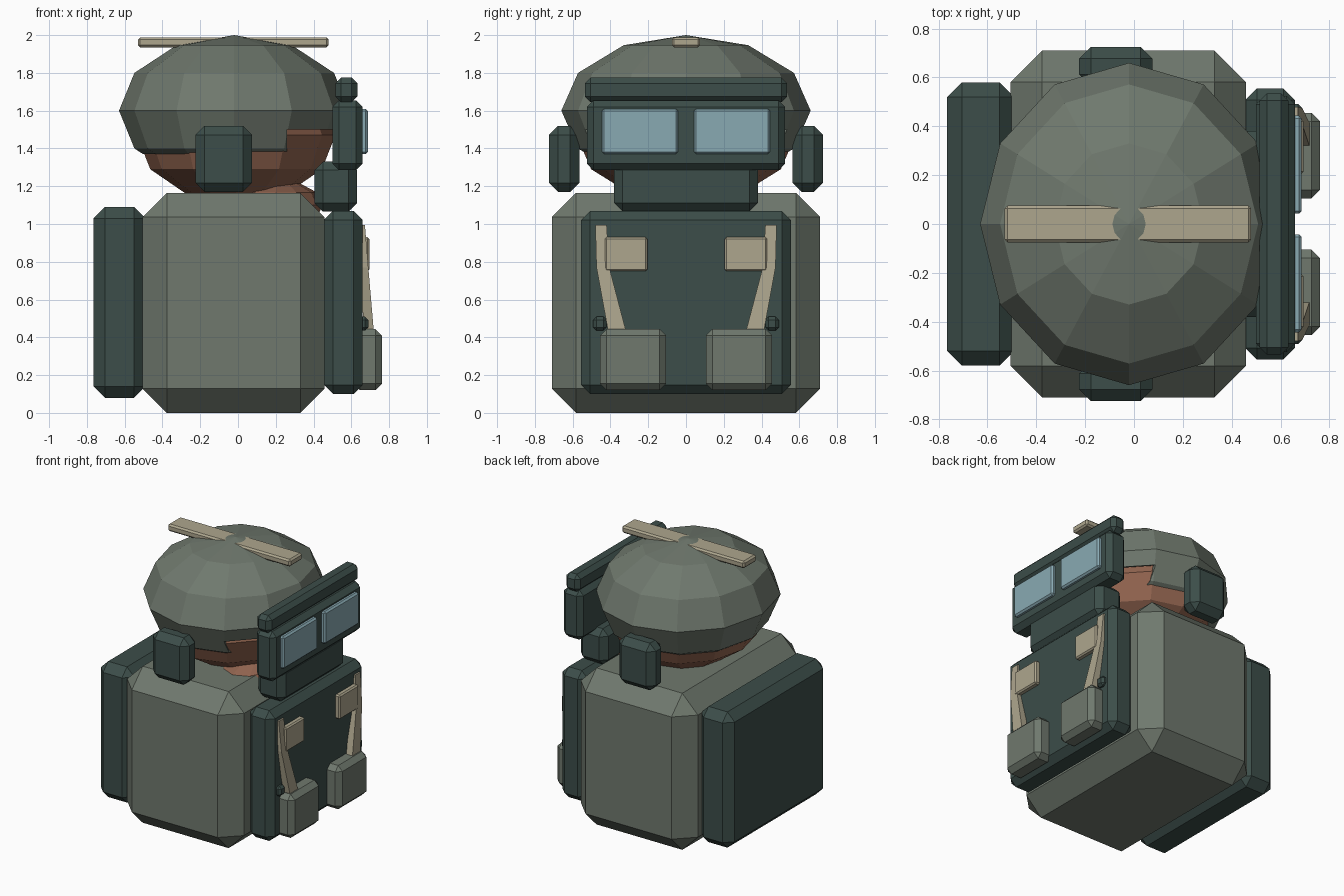
import bpy, bmesh
from mathutils import Vector

if "Cube" in bpy.data.objects:
    bpy.data.objects.remove(bpy.data.objects["Cube"])


def material(name, rgb):
    m = bpy.data.materials.new(name)
    m.diffuse_color = (*rgb, 1)
    m.use_nodes = True
    m.node_tree.nodes["Principled BSDF"].inputs["Base Color"].default_value = m.diffuse_color
    return m


OLIVE = material("olive", (0.16, 0.19, 0.155))
DARK = material("dark_green", (0.045, 0.075, 0.067))
TAN = material("tan", (0.42, 0.38, 0.27))
SKIN = material("skin", (0.29, 0.13, 0.08))
GLASS = material("glass", (0.25, 0.40, 0.45))


def finish(name, bm, mat):
    bmesh.ops.recalc_face_normals(bm, faces=bm.faces)
    me = bpy.data.meshes.new(name)
    bm.to_mesh(me)
    bm.free()
    me.materials.append(mat)
    ob = bpy.data.objects.new(name, me)
    bpy.context.collection.objects.link(ob)
    return ob


def box(name, x, y, z, bevel, mat):
    """Chamfered box given by its min/max on each axis."""
    bm = bmesh.new()
    bmesh.ops.create_cube(bm, size=1)
    for v in bm.verts:
        v.co = Vector([(a + b) / 2 + c * (b - a) for (a, b), c in zip((x, y, z), v.co)])
    bmesh.ops.bevel(bm, geom=bm.edges[:], offset=bevel, segments=1, affect='EDGES')
    return finish(name, bm, mat)


def pair(name, x, y, z, bevel, mat):
    box(name + "_left", x, y, z, bevel, mat)
    box(name + "_right", x, (-y[1], -y[0]), z, bevel, mat)


def ball(center, radii):
    """Twelve-sided low-poly ellipsoid."""
    bm = bmesh.new()
    bmesh.ops.create_uvsphere(bm, u_segments=12, v_segments=6, radius=1)
    for v in bm.verts:
        v.co = Vector([c + r * p for c, r, p in zip(center, radii, v.co)])
    return bm


# Torso, backpack and chest plate
box("torso", (-0.505, 0.458), (-0.71, 0.71), (0, 1.165), 0.128, OLIVE)
box("backpack", (-0.765, -0.49), (-0.58, 0.58), (0.08, 1.09), 0.06, DARK)
box("chest_plate", (0.455, 0.66), (-0.555, 0.555), (0.1, 1.07), 0.048, DARK)

# Pouches, strap patches and buckles
pair("pouch", (0.61, 0.762), (0.105, 0.455), (0.12, 0.445), 0.035, OLIVE)
pair("strap_patch", (0.64, 0.695), (0.205, 0.43), (0.75, 0.93), 0.01, TAN)
pair("buckle", (0.62, 0.69), (0.42, 0.492), (0.435, 0.51), 0.018, DARK)

# Bent shoulder straps: (x front, y, z, half width)
path = [(0.672, 0.45, 0.995, 0.03), (0.69, 0.44, 0.77, 0.034), (0.72, 0.362, 0.42, 0.048)]
for side, label in ((1, "left"), (-1, "right")):
    bm = bmesh.new()
    rings = [[bm.verts.new((x + dx, side * (y + s * w), z))
              for dx, s in ((-0.05, -1), (0, -1), (0, 1), (-0.05, 1))]
             for x, y, z, w in path]
    for a, b in zip(rings, rings[1:]):
        for i in range(4):
            j = (i + 1) % 4
            bm.faces.new((a[i], a[j], b[j], b[i]))
    bm.faces.new(rings[0])
    bm.faces.new(rings[-1])
    finish("strap_" + label, bm, TAN)

# Head and jaw
finish("head", ball((-0.01, 0, 1.47), (0.525, 0.58, 0.36)), SKIN)
finish("jaw", ball((0.2, 0, 1.1), (0.25, 0.40, 0.135)), SKIN)

# Helmet shell, trimmed at the rim with a face opening
bm = ball((-0.02, 0, 1.6), (0.61, 0.66, 0.4))
for co, no in (((0, 0, 1.37), (0, 0, 1)), ((0, 0, 1.5), (0, 0, 1)), ((0.26, 0, 0), (1, 0, 0))):
    bmesh.ops.bisect_plane(bm, geom=bm.verts[:] + bm.edges[:] + bm.faces[:],
                           plane_co=co, plane_no=no)
cut = []
for f in bm.faces:
    c = f.calc_center_median()
    if c.z < 1.37 or (c.x > 0.26 and c.z < 1.5):
        cut.append(f)
bmesh.ops.delete(bm, geom=cut, context='FACES')
helmet = finish("helmet", bm, OLIVE)
shell = helmet.modifiers.new("thickness", 'SOLIDIFY')
shell.thickness = 0.04
shell.offset = -1

# Crest bar and ear pads
box("crest_bar", (-0.53, 0.48), (-0.075, 0.075), (1.935, 1.988), 0.012, TAN)
pair("ear_pad", (-0.225, 0.075), (0.565, 0.725), (1.17, 1.52), 0.048, DARK)

# Goggles, brow and mouth guard
box("goggle_frame", (0.5, 0.66), (-0.525, 0.525), (1.285, 1.655), 0.035, DARK)
box("goggle_brow", (0.515, 0.632), (-0.535, 0.535), (1.645, 1.775), 0.03, DARK)
box("mouth_guard", (0.405, 0.63), (-0.38, 0.38), (1.065, 1.33), 0.045, DARK)
pair("lens", (0.63, 0.687), (0.042, 0.445), (1.37, 1.61), 0.012, GLASS)
